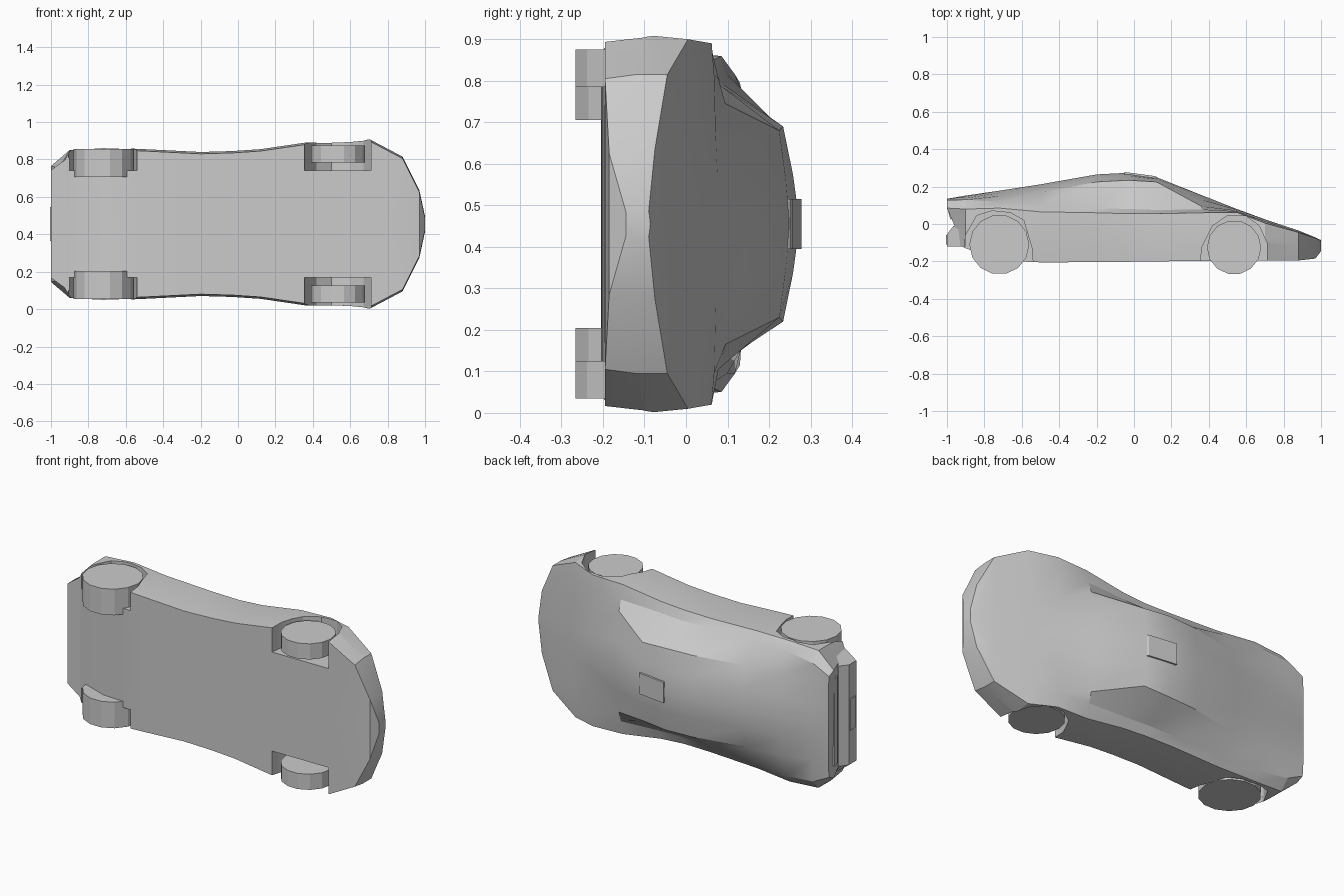
import bpy, bmesh, math
from mathutils import Matrix, Vector

if "Cube" in bpy.data.objects:
    bpy.data.objects.remove(bpy.data.objects["Cube"])

MID = 0.455  # the car lies on its side: length on x, height on y, width on z


def material(name, value):
    m = bpy.data.materials.new(name)
    m.use_nodes = True
    col = (value, value, value, 1)
    m.diffuse_color = col
    m.node_tree.nodes["Principled BSDF"].inputs["Base Color"].default_value = col
    return m


GREY = material("plain_grey", 0.6)


def place(x, w, h):
    return Vector((x, h, MID + w))


def finish(name, bm, smooth=None):
    bmesh.ops.recalc_face_normals(bm, faces=bm.faces)
    me = bpy.data.meshes.new(name)
    bm.to_mesh(me)
    bm.free()
    ob = bpy.data.objects.new(name, me)
    bpy.context.collection.objects.link(ob)
    me.materials.append(GREY)
    if smooth:
        shade(ob, smooth)
    return ob


def shade(ob, degrees):
    bpy.ops.object.select_all(action='DESELECT')
    ob.select_set(True)
    bpy.context.view_layer.objects.active = ob
    bpy.ops.object.shade_smooth_by_angle(angle=math.radians(degrees))


def prism(name, outline, w0, w1):
    """Side-view outline (x, h) extruded across the width."""
    bm = bmesh.new()
    a = [bm.verts.new(place(x, w0, h)) for x, h in outline]
    b = [bm.verts.new(place(x, w1, h)) for x, h in outline]
    bm.faces.new(a)
    bm.faces.new(b[::-1])
    n = len(a)
    for i in range(n):
        j = (i + 1) % n
        bm.faces.new((a[i], b[i], b[j], a[j]))
    return finish(name, bm)


# Body sections: x, bottom h, bottom w, belt w, belt h,
# glass base w, glass base h, roof edge w, roof edge h, top h
SECTIONS = [
    (-1.00, -.10, .29, .31, .085, .29, .128, .20, .135, .135),
    (-.90, -.13, .385, .395, .08, .34, .13, .21, .138, .152),
    (-.72, -.195, .40, .405, .085, .36, .118, .23, .15, .178),
    (-.50, -.205, .39, .395, .065, .36, .10, .235, .17, .212),
    (-.20, -.204, .375, .385, .06, .34, .085, .235, .225, .265),
    (-.03, -.202, .38, .385, .055, .335, .08, .235, .234, .274),
    (.12, -.20, .39, .395, .055, .34, .075, .225, .225, .25),
    (.36, -.197, .425, .43, .06, .35, .078, .29, .095, .155),
    (.55, -.196, .435, .435, .062, .36, .068, .20, .072, .08),
    (.70, -.195, .445, .445, .005, .38, .015, .20, .02, .025),
    (.88, -.195, .35, .36, -.045, .30, -.042, .15, -.038, -.035),
    (.97, -.185, .17, .18, -.075, .13, -.074, .07, -.073, -.072),
    (1.00, -.145, .03, .03, -.09, .02, -.088, .01, -.087, -.086),
]


def ring(s):
    x, hb, wb, wk, hk, wg, hg, wr, hr, ht = s
    tuck = .04 if x == -1 else 0  # the tail is notched in under its lip
    half = [(x + tuck, wb, hb), (x + tuck, wb + .01, (hb + hk) / 2),
            (x, wk, hk), (x, wg, hg), (x, wr, hr),
            (x, wr / 2, hr * .4 + ht * .6)]
    other = [(a, -w, h) for a, w, h in half]
    return ([(x + tuck, 0, hb)] + half + [(x, 0, ht)] + other[::-1])


bm = bmesh.new()
rings = [[bm.verts.new(place(*p)) for p in ring(s)] for s in SECTIONS]
for r, q in zip(rings, rings[1:]):
    for i in range(len(r)):
        j = (i + 1) % len(r)
        bm.faces.new((r[i], r[j], q[j], q[i]))
bm.faces.new(rings[-1])
# tail closed in two panels, upper and lower
t = rings[0]
bm.faces.new([t[0], t[1], t[2], t[-2], t[-1]])
bm.faces.new(t[2:-1])
body = finish("body", bm)

# Wheel arches cut from both sides
ARCHES = {
    "rear": [(-.535, -.3), (-.545, -.13), (-.59, .02), (-.66, .06), (-.76, .07),
             (-.84, .045), (-.90, -.06), (-.925, -.3)],
    "front": [(.34, -.3), (.365, -.12), (.42, -.01), (.50, .045), (.60, .042),
              (.67, -.01), (.71, -.1), (.715, -.3)],
}
for outline in ARCHES.values():
    for side in (1, -1):
        cutter = prism("arch_cutter", outline, side * .285, side * .6)
        cutter.hide_render = True
        mod = body.modifiers.new("arch", 'BOOLEAN')
        mod.operation = 'DIFFERENCE'
        mod.solver = 'EXACT'
        mod.object = cutter
        bpy.context.view_layer.objects.active = body
        bpy.ops.object.modifier_apply(modifier=mod.name)
        bpy.data.objects.remove(cutter)
shade(body, 22)

# Wheels: x, h, radius, inner w, outer w
WHEELS = {"rear": (-.72, -.11, .16, .25, .40), "front": (.535, -.125, .145, .33, .42)}
for end, (x, h, r, w0, w1) in WHEELS.items():
    for side, label in ((1, "upper"), (-1, "lower")):
        bm = bmesh.new()
        bmesh.ops.create_cone(
            bm, cap_ends=True, segments=14, radius1=r, radius2=r, depth=w1 - w0,
            matrix=Matrix.Translation(place(x, side * (w0 + w1) / 2, h))
            @ Matrix.Rotation(math.pi / 14, 4, 'Z'))
        finish(f"{end}_wheel_{label}", bm)

# Rear bumper with tapered corners
bumper = [(-1.0, -.12), (-1.0, -.055), (-.965, -.01), (-.90, -.01), (-.90, -.12)]
ob = prism("rear_bumper", bumper, -.36, .36)
for v in ob.data.vertices:
    if v.co.x < -.95:
        v.co.z = MID + (v.co.z - MID) * .8

# Rear plate and rear light strip
prism("rear_plate", [(-1.005, -.11), (-1.005, -.06), (-.999, -.06), (-.999, -.11)], -.09, .09)
prism("rear_light_strip", [(-.982, .025), (-.994, .07), (-.985, .07), (-.975, .025)], -.25, .25)

# Raised trailing edge of the roof panel
prism("roof_edge", [(.125, .25), (.115, .256), (-.05, .278), (-.05, .26), (.115, .24)], -.06, .06)
